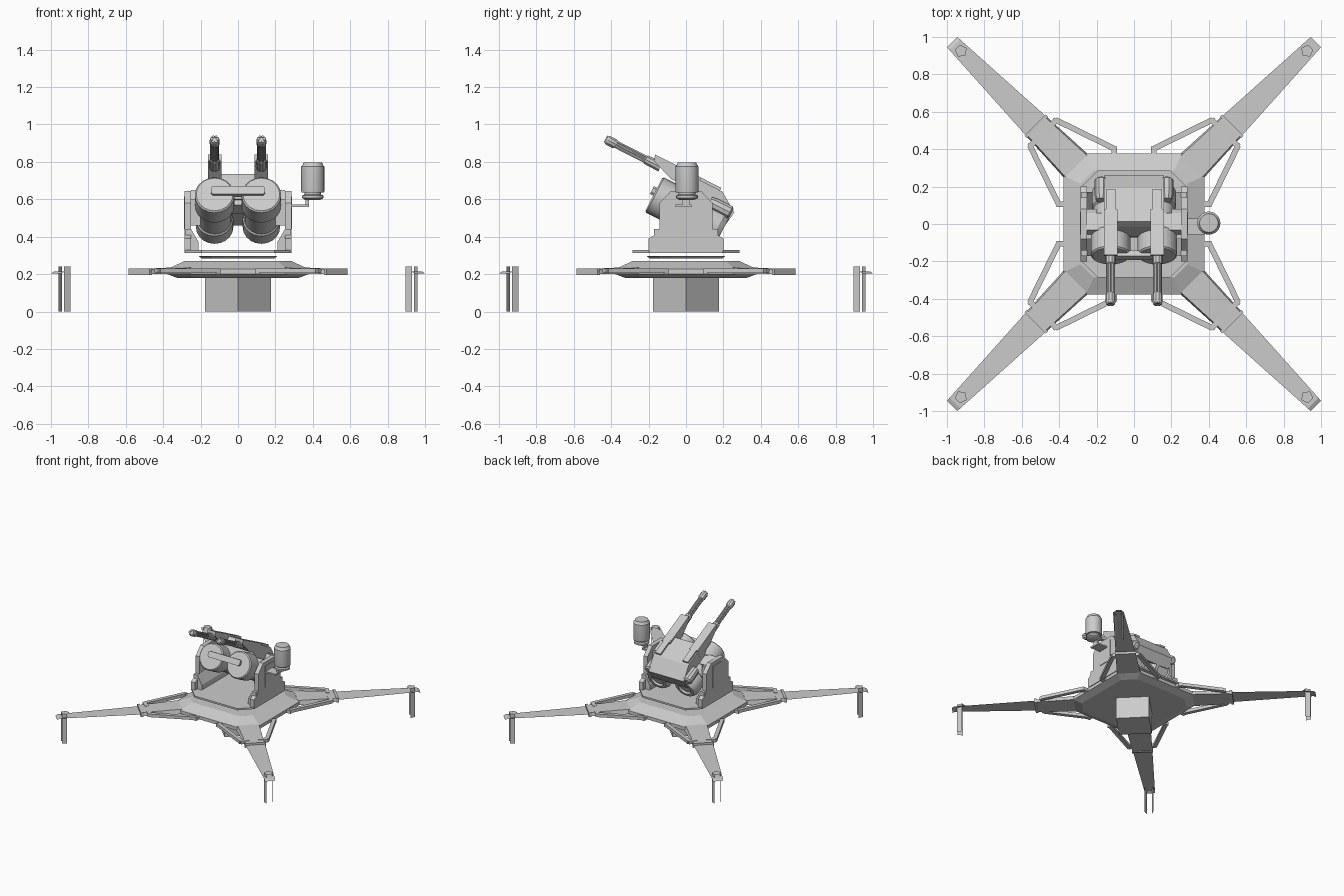
import bpy, bmesh
from math import sin, cos, pi, radians
from mathutils import Matrix, Vector

if "Cube" in bpy.data.objects:
    bpy.data.objects.remove(bpy.data.objects["Cube"])

I = Matrix.Identity(4)
# tilted frame of the gun cradle (local -y is the firing direction)
TILT = Matrix.Translation((0, 0, .6)) @ Matrix.Rotation(radians(-27), 4, 'X')
ALONG_Y = Matrix.Rotation(radians(-90), 4, 'X')      # local z -> +y


def mesh(name, verts, faces, M=I, smooth=False):
    bm = bmesh.new()
    vs = [bm.verts.new(M @ Vector(v)) for v in verts]
    for f in faces:
        bm.faces.new([vs[i] for i in f])
    bmesh.ops.recalc_face_normals(bm, faces=bm.faces)
    me = bpy.data.meshes.new(name)
    bm.to_mesh(me)
    bm.free()
    ob = bpy.data.objects.new(name, me)
    bpy.context.collection.objects.link(ob)
    if smooth:
        bpy.ops.object.select_all(action='DESELECT')
        ob.select_set(True)
        bpy.context.view_layer.objects.active = ob
        bpy.ops.object.shade_smooth_by_angle(angle=radians(32))
    return ob


def loft(name, rings, M=I, smooth=False):
    n = len(rings[0])
    verts = [v for r in rings for v in r]
    faces = [(k*n+i, k*n+(i+1) % n, (k+1)*n+(i+1) % n, (k+1)*n+i)
             for k in range(len(rings)-1) for i in range(n)]
    faces += [tuple(range(n)), tuple(range(len(verts)-n, len(verts)))]
    return mesh(name, verts, faces, M, smooth)


def lathe(name, prof, M=I, n=20, smooth=True):
    return loft(name, [[(r*cos(2*pi*i/n), r*sin(2*pi*i/n), z) for i in range(n)]
                       for r, z in prof], M, smooth)


def prism_x(name, prof, x0, x1, M=I):
    return loft(name, [[(x, y, z) for y, z in prof] for x in (x0, x1)], M)


def prism_y(name, prof, y0, y1, M=I):
    return loft(name, [[(x, y, z) for x, z in prof] for y in (y0, y1)], M)


def box(name, x, y, z, M=I):
    return prism_x(name, [(y[0], z[0]), (y[1], z[0]), (y[1], z[1]), (y[0], z[1])], x[0], x[1], M)


def octagon(h, cut, z):
    a = h-cut
    return [(h, -a, z), (h, a, z), (a, h, z), (-a, h, z),
            (-h, a, z), (-h, -a, z), (-a, -h, z), (a, -h, z)]


def beam(name, p, q, w, z0, z1, M=I):
    p, q = Vector(p), Vector(q)
    d = (q-p).normalized()
    s = Vector((-d.y, d.x))*w/2
    pts = [p-s, q-s, q+s, p+s]
    return loft(name, [[(v.x, v.y, z) for v in pts] for z in (z0, z1)], M)


# pedestal and base deck
box("pedestal", (-.124, .124), (-.124, .124), (0, .185), Matrix.Rotation(pi/4, 4, 'Z'))
loft("base_deck", [octagon(.32, .09, .178), octagon(.378, .12, .2),
                   octagon(.378, .12, .227), octagon(.285, .07, .27)])

# four outrigger legs, u runs along the diagonal
R2 = 2**.5
for k in range(4):
    M = Matrix.Rotation(k*pi/2, 4, 'Z')
    D = M @ Matrix.Rotation(pi/4, 4, 'Z')
    a, b, c = .31*R2, .525*R2, .972*R2
    loft("leg_inner", [[(u, -w, .2), (u, w, .2), (u, w*.9, h), (u, -w*.9, h)]
                       for u, w, h in ((a, .09, .235), (b, .075, .225))], D)
    box("leg_collar", (b-.012, b+.006), (-.08, .08), (.195, .23), D)
    mesh("leg_outer", [(b, -.074, .213), (b, .074, .213), (c-.02, .04, .213), (c-.02, -.04, .213),
                       (c, .038, .203), (c, -.038, .203)], [(0, 1, 2, 3), (3, 2, 4, 5)], D)
    # foot peg: five-sided cap with two side plates
    pent = [(.925*R2+.034*cos(pi+2*pi*i/5), .034*sin(pi+2*pi*i/5)) for i in range(5)]
    v = [(x, y, z) for z in (.24, 0) for x, y in pent]
    mesh("foot_peg", v, [(0, 1, 2, 3, 4), (1, 2, 7, 6), (3, 4, 9, 8)], D)
    # side braces
    for flip in (0, 1):
        o = (lambda x, y: (y, x)) if flip else (lambda x, y: (x, y))
        beam("brace", o(.1, .4), o(.42, .557), .03, .205, .23, M)
        beam("brace_root", o(.105, .37), o(.105, .415), .03, .2, .225, M)
        beam("brace_tip", o(.415, .56), o(.46, .505), .03, .205, .23, M)

# turntable
lathe("turntable_ring", [(.195, .284), (.21, .297)], n=16, smooth=False)
loft("turret_plate", [octagon(.285, .09, .314), octagon(.285, .09, .328)])

# side arms
arm = [(-.2, .32), (.2, .32), (.2, .39), (.142, .425), (.142, .58),
       (.08, .645), (-.08, .645), (-.142, .58), (-.142, .425), (-.2, .39)]
for s in (-1, 1):
    prism_x("side_arm", arm, s*.25, s*.285)
    prism_y("arm_gusset", [(s*.21, .315), (s*.284, .315), (s*.284, .44), (s*.25, .44), (s*.21, .37)],
            -.17, .17)
    box("arm_panel", (s*.28, s*.29), (-.055, .065), (.44, .615))
    box("pivot_block", (s*.2, s*.252), (-.08, .08), (.46, .6))

# sensor on its bracket
box("sensor_bracket", (.28, .38), (-.055, .03), (.56, .572))
box("sensor_post", (.362, .38), (-.02, .02), (.56, .605))
lathe("sensor_base", [(.04, .597), (.058, .607), (.058, .62), (.045, .625), (.045, .642)],
      Matrix.Translation((.4, .005, 0)))
lathe("sensor_drum", [(.06, .636), (.062, .645), (.062, .775), (.053, .785), (.05, .797)],
      Matrix.Translation((.4, .005, 0)))

# tilted cradle: central housing and front bar
prism_x("housing", [(-.06, .09), (-.05, .125), (.155, .125), (.262, .055), (.25, -.03), (-.06, -.03)],
        -.16, .16, TILT)
box("trunnion", (-.25, .25), (-.05, .05), (-.06, .03), TILT)
bar = [(-.145, -.05), (-.135, -.062), (.135, -.062), (.145, -.05),
       (.145, -.025), (.135, -.015), (-.135, -.015), (-.145, -.025)]
prism_y("front_bar", bar, -.185, -.15, TILT)

for s in (-1, 1):
    X = TILT @ Matrix.Translation((s*.125, 0, 0))
    # drum pods
    lathe("drum_pod", [(.098, -.165), (.106, -.157), (.106, -.04), (.092, -.03), (.092, .12),
                       (.1, .13), (.1, .22), (.08, .25), (.055, .25), (.05, .235)],
          X @ Matrix.Translation((0, 0, -.055)) @ ALONG_Y)
    lathe("rear_nozzle", [(.03, .12), (.036, .15), (.036, .24), (.024, .25)],
          TILT @ Matrix.Translation((s*.175, 0, .045)) @ ALONG_Y, n=10)
    # gun rail with wedge nose and raised cover
    prism_x("gun_rail", [(-.256, .138), (-.245, .105), (-.12, .06), (.02, .06), (.02, .14)],
            -.036, .036, X)
    box("rail_cover", (-.025, .025), (-.03, .14), (.12, .14), X)
    # rotary barrels
    G = X @ Matrix.Translation((0, 0, .092)) @ ALONG_Y
    for i in range(6):
        p = Matrix.Translation((.016*cos(i*pi/3), .016*sin(i*pi/3), 0))
        lathe("barrel", [(.0075, -.53), (.0075, -.2)], G @ p, n=6)
    lathe("muzzle_clamp", [(.022, -.525), (.027, -.515), (.027, -.475), (.022, -.465)], G, n=10)
    lathe("barrel_collar", [(.026, -.29), (.028, -.2)], G, n=10)
